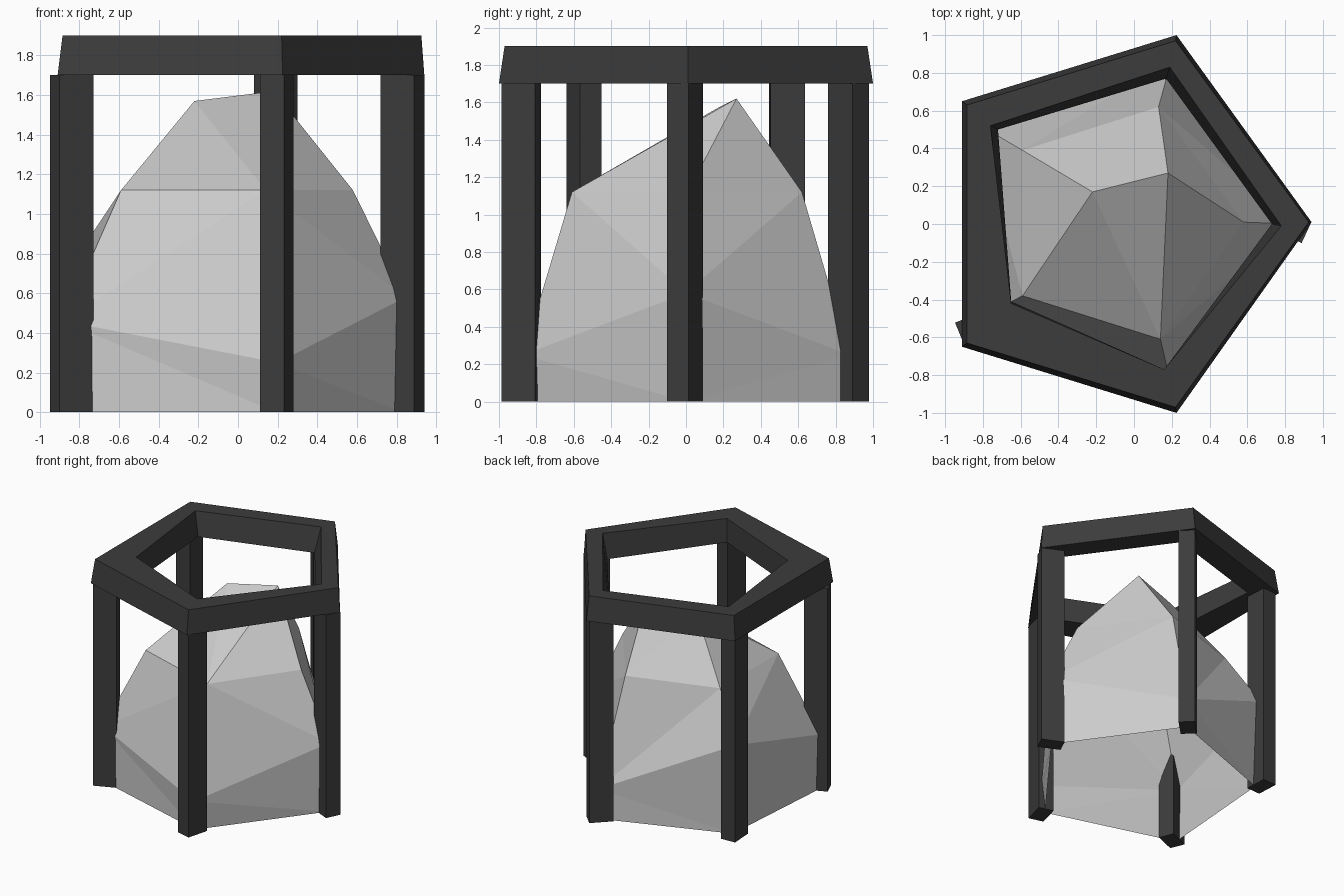
import bpy, math

if "Cube" in bpy.data.objects:
    bpy.data.objects.remove(bpy.data.objects["Cube"])

dark = bpy.data.materials.new("dark_frame")
dark.diffuse_color = (0.045, 0.045, 0.045, 1)
dark.use_nodes = True
dark.node_tree.nodes["Principled BSDF"].inputs["Base Color"].default_value = dark.diffuse_color


def make(name, verts, faces, mat=None):
    me = bpy.data.meshes.new(name)
    me.from_pydata(verts, [], faces)
    me.update()
    ob = bpy.data.objects.new(name, me)
    bpy.context.collection.objects.link(ob)
    if mat:
        me.materials.append(mat)
    return ob


# Top ring: four five-sided loops joined around
outer_low = [(.94, .01), (.225, 1.0), (-.91, .65), (-.91, -.65), (.225, -1.0)]
outer_top = [(.925, .01), (.22, .97), (-.885, .63), (-.885, -.63), (.22, -.97)]
inner_top = [(.78, -.01), (.19, .83), (-.76, .52), (-.65, -.42), (.16, -.77)]
inner_low = [(.73, 0), (.17, .77), (-.72, .5), (-.65, -.41), (.16, -.77)]
loops = [(outer_low, 1.7), (outer_top, 1.9), (inner_top, 1.9), (inner_low, 1.7)]
verts = [(x, y, z) for pts, z in loops for x, y in pts]
faces = []
for k in range(4):
    a, b = k * 5, (k + 1) % 4 * 5
    for i in range(5):
        j = (i + 1) % 5
        faces.append((a + i, a + j, b + j, b + i))
make("top_ring", verts, faces, dark)


# Posts: rectangular boxes, each turned a little differently
def post(name, cx, cy, deg, length=.185, width=.125, h=1.7):
    c, s = math.cos(math.radians(deg)), math.sin(math.radians(deg))
    base = []
    for u, v in ((-1, -1), (1, -1), (1, 1), (-1, 1)):
        u, v = u * length / 2, v * width / 2
        base.append((cx + u * c - v * s, cy + u * s + v * c))
    vs = [(x, y, z) for z in (0, h) for x, y in base]
    fs = [(3, 2, 1, 0), (4, 5, 6, 7)]
    fs += [(i, (i + 1) % 4, (i + 1) % 4 + 4, i + 4) for i in range(4)]
    make(name, vs, fs, dark)


post("right_post", .83, -.005, -25)
post("back_post", .19, .87, 45)
post("back_left_post", -.828, .54, 93)
post("front_left_post", -.838, -.545, 22.5)
post("front_post", .195, -.88, 75)

# Rock: order is right, back, back left, front left, front; open underneath
low = [(.83, 0, 0), (.20, .875, 0), (-.79, .51, 0), (-.87, -.53, 0), (.19, -.84, 0)]
mid = [(.845, 0, .58), (.20, .875, .25), (-.83, .53, .76), (-.88, -.53, .46), (.20, -.87, .25)]
high = [(.58, .01, 1.12), (.13, .62, 1.12), (-.59, .39, 1.12), (-.59, -.38, 1.12), (.14, -.61, 1.12)]
peaks = [(-.22, .17, 1.57), (.18, .27, 1.62)]
# sides of each band whose quads are split along the other diagonal
flipped = [(1, 3, 4), (4,)]
faces = []
for k in range(2):
    for i in range(5):
        j = (i + 1) % 5
        a, b, c, d = k * 5 + i, k * 5 + j, k * 5 + 5 + j, k * 5 + 5 + i
        faces += [(a, b, d), (b, c, d)] if i in flipped[k] else [(a, b, c), (a, c, d)]
# crown
R, B, BL, FL, F, P, Q = range(10, 17)
faces += [(P, FL, F), (P, F, Q), (Q, F, R), (Q, R, B), (P, Q, B), (P, B, BL), (P, BL, FL)]
make("rock", low + mid + high + peaks, faces)
